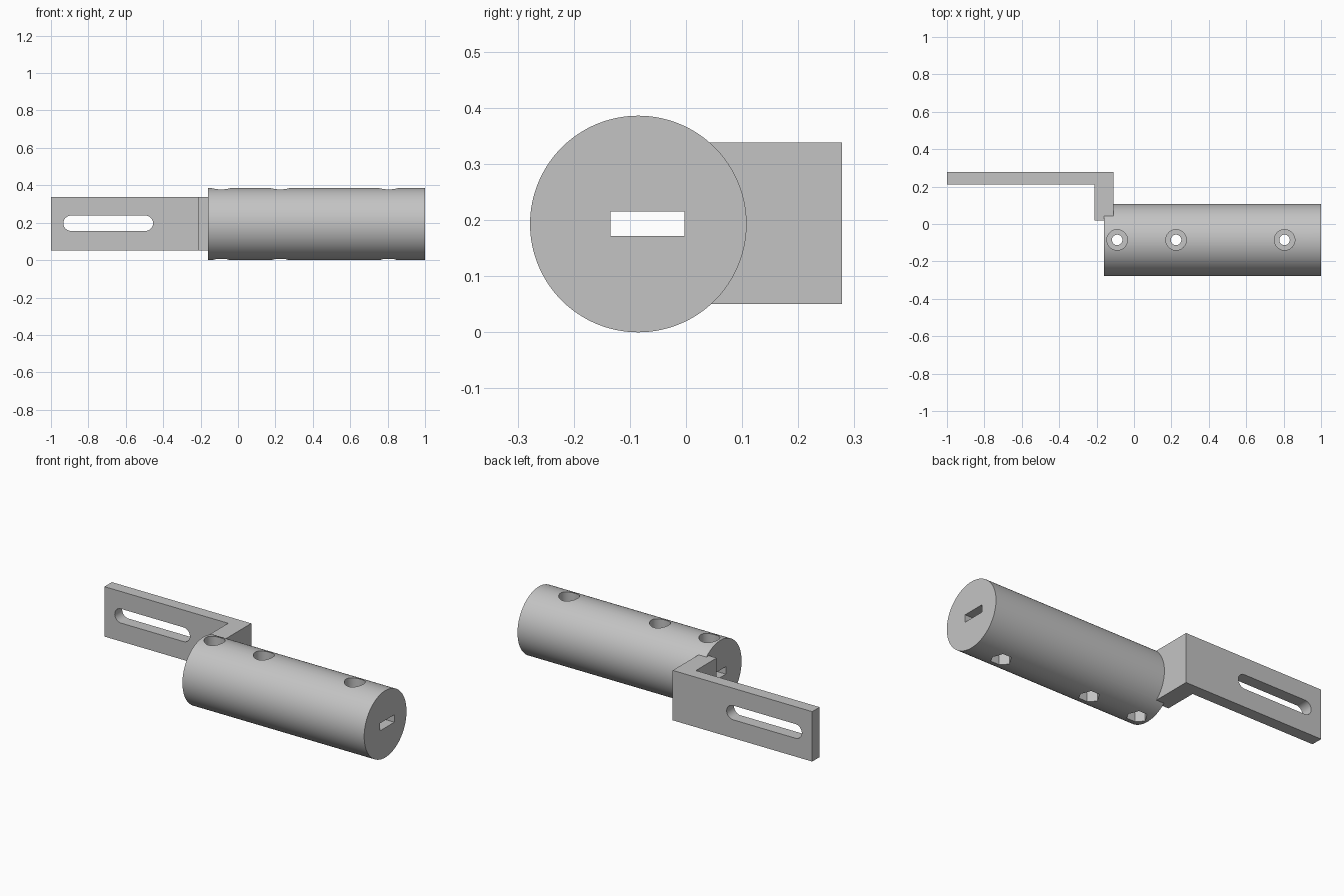
import bpy, bmesh, math
from mathutils import Matrix, Vector

cube = bpy.data.objects.get("Cube")
if cube:
    bpy.data.objects.remove(cube, do_unlink=True)

mat = bpy.data.materials.new("plain grey")
mat.use_nodes = True
grey = (0.55, 0.55, 0.55, 1)
mat.diffuse_color = grey
mat.node_tree.nodes["Principled BSDF"].inputs["Base Color"].default_value = grey

AXIS_Y, AXIS_Z, R = -0.085, 0.193, 0.193


def make(name, bm):
    bmesh.ops.recalc_face_normals(bm, faces=bm.faces)
    me = bpy.data.meshes.new(name)
    bm.to_mesh(me)
    bm.free()
    ob = bpy.data.objects.new(name, me)
    me.materials.append(mat)
    bpy.context.scene.collection.objects.link(ob)
    return ob


def prism(name, points, vec):
    """Extrude a closed outline of 3D points along a vector."""
    bm = bmesh.new()
    face = bm.faces.new([bm.verts.new(p) for p in points])
    out = bmesh.ops.extrude_face_region(bm, geom=[face])
    verts = [g for g in out["geom"] if isinstance(g, bmesh.types.BMVert)]
    bmesh.ops.translate(bm, verts=verts, vec=Vector(vec))
    return make(name, bm)


def cylinder(name, start, end, radius, sides):
    start, end = Vector(start), Vector(end)
    bm = bmesh.new()
    turn = (end - start).to_track_quat('Z', 'Y').to_matrix().to_4x4()
    bmesh.ops.create_cone(bm, cap_ends=True, segments=sides, radius1=radius,
                          radius2=radius, depth=(end - start).length,
                          matrix=Matrix.Translation((start + end) / 2) @ turn)
    return make(name, bm)


def boolean(target, other, operation):
    mod = target.modifiers.new(other.name, 'BOOLEAN')
    mod.operation, mod.solver, mod.object = operation, 'EXACT', other
    bpy.context.view_layer.objects.active = target
    bpy.ops.object.modifier_apply(modifier=mod.name)
    bpy.data.objects.remove(other, do_unlink=True)


# Round body with a flat bore running along it
body = cylinder("clamp_body", (-0.16, AXIS_Y, AXIS_Z), (1, AXIS_Y, AXIS_Z), R, 128)
bore = [(-0.3, y, z) for y, z in ((-0.135, 0.172), (-0.003, 0.172),
                                  (-0.003, 0.215), (-0.135, 0.215))]
cutters = [prism("flat_bore", bore, (1.5, 0, 0))]

# Screw holes: round counterbore above, hexagonal nut pocket below
for x in (-0.09, 0.225, 0.805):
    at = lambda z: (x, AXIS_Y, z)
    cutters.append(cylinder("screw_hole", at(-0.1), at(0.5), 0.028, 32))
    cutters.append(cylinder("counterbore", at(0.29), at(0.5), 0.055, 48))
    hexagon = [(x + 0.055 * math.cos(i * math.pi / 3),
                AXIS_Y + 0.055 * math.sin(i * math.pi / 3), -0.1) for i in range(6)]
    cutters.append(prism("nut_pocket", hexagon, (0, 0, 0.196)))
for c in cutters:
    boolean(body, c, 'DIFFERENCE')

# Angled bracket with a long rounded slot
outline = [(-1, 0.278), (-1, 0.21), (-0.21, 0.21), (-0.21, 0.02),
           (-0.11, 0.02), (-0.11, 0.278)]
bracket = prism("slotted_bracket", [(x, y, 0.05) for x, y in outline], (0, 0, 0.288))
slot = []
for cx, first in ((-0.495, -90), (-0.893, 90)):
    for i in range(17):
        a = math.radians(first + i * 180 / 16)
        slot.append((cx + 0.041 * math.cos(a), 0.1, 0.197 + 0.041 * math.sin(a)))
boolean(bracket, prism("slot_cutter", slot, (0, 0.3, 0)), 'DIFFERENCE')
boolean(body, bracket, 'UNION')

# Smooth curves, crisp edges
bpy.ops.object.select_all(action='DESELECT')
body.select_set(True)
bpy.context.view_layer.objects.active = body
bpy.ops.object.shade_smooth_by_angle(angle=math.radians(30))
body.name = "slotted_clamp"
